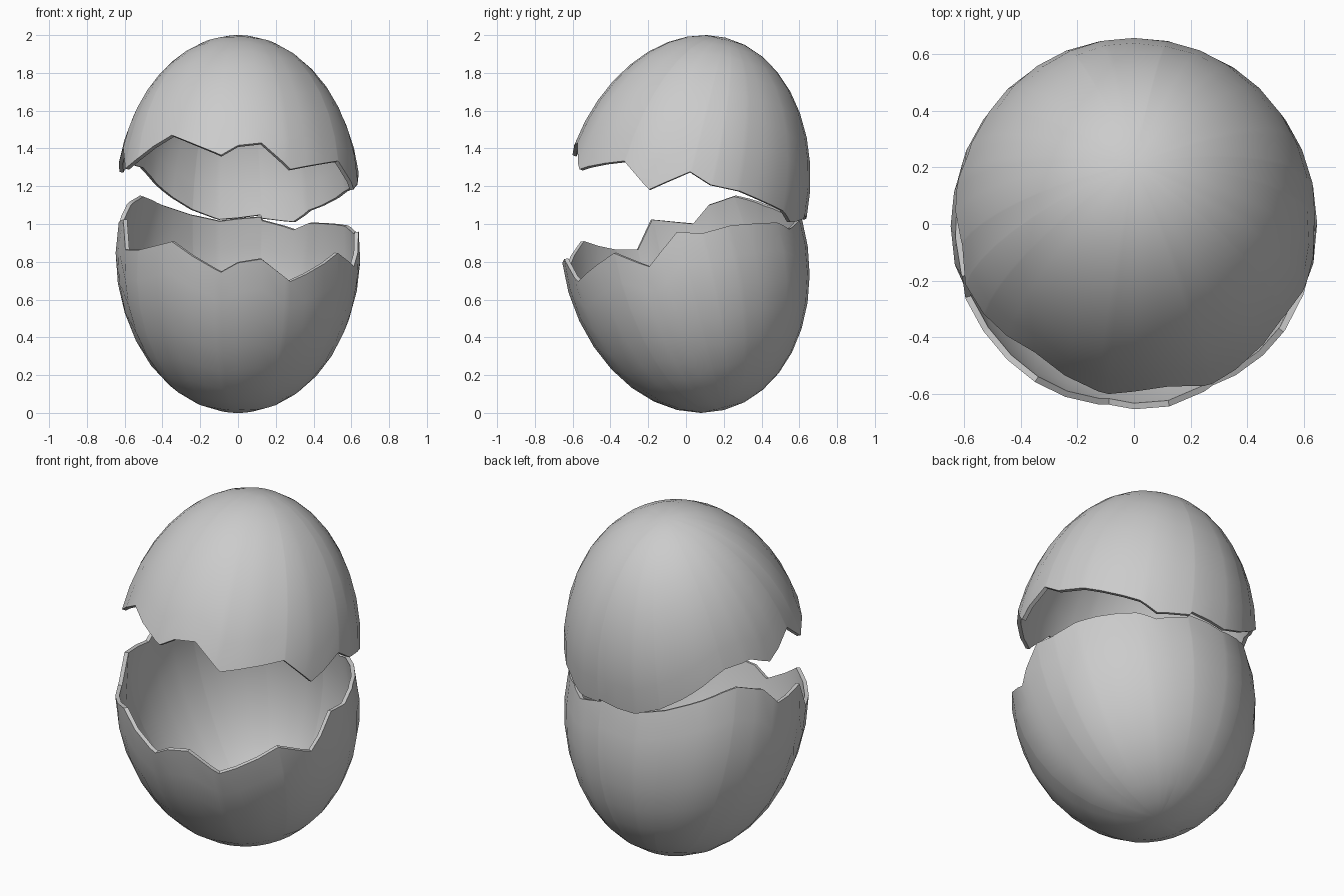
import bpy, bmesh, math
from mathutils import Matrix, Vector

if "Cube" in bpy.data.objects:
    bpy.data.objects.remove(bpy.data.objects["Cube"])

SIDES = 32
STEP = 360 / SIDES

# jagged crack line: (degrees from front towards +x, height on the egg axis)
CRACK = [(-171, 0.0), (-157, .045), (-140, .125), (-130, .18), (-123, .212), (-108, .2),
         (-97.5, .123), (-78, .198), (-68, .06), (-55.5, .089), (-34, .174),
         (-8, .036), (0, .088), (11.25, .105), (25.5, -.028), (55.5, .072),
         (72, -.043), (89, .101), (100, .06), (115, .065), (143, .02),
         (152, -.03), (168.2, .005), (169, .024), (189, 0.0)]


def crack_height(a):
    for (a0, z0), (a1, z1) in zip(CRACK, CRACK[1:]):
        if a0 <= a <= a1:
            return z0 + (z1 - z0) * (a - a0) / (a1 - a0)
    return 0.0


def egg_point(a, v):
    # egg profile, kept on the flat sides of the polygon
    s = math.sin(v)
    r = .648 * math.cos(v) * (1 - .03 * max(s, 0))
    dev = (a + 180) % STEP - STEP / 2
    r *= math.cos(math.radians(STEP / 2)) / math.cos(math.radians(dev))
    t = math.radians(a)
    return Vector((r * math.sin(t), -r * math.cos(t), -.02 + .855 * s))


# columns at every polygon corner plus every crack corner
angles = {a for a, _ in CRACK[:-1]}
for i in range(SIDES):
    g = -180 + i * STEP
    g = g + 360 if g < -171 else g
    if all(abs(g - a) > .3 for a, _ in CRACK):
        angles.add(g)
angles = sorted(angles)


def half_shell(name, side, tilt, centre):
    bm = bmesh.new()
    rows = 9
    pole = side * math.pi / 2
    cols = []
    for a in angles:
        v0 = math.asin((crack_height(a) + .02) / .855)
        cols.append([bm.verts.new(egg_point(a, v0 + (pole - v0) * k / rows))
                     for k in range(rows)])
    tip = bm.verts.new((0, 0, -.02 + .855 * side))
    for c, d in zip(cols, cols[1:] + cols[:1]):
        for k in range(rows - 1):
            bm.faces.new((c[k], d[k], d[k + 1], c[k + 1]))
        bm.faces.new((c[-1], d[-1], tip))
    # outward normals
    bm.normal_update()
    if sum(f.normal.dot(f.calc_center_median()) for f in bm.faces) < 0:
        bmesh.ops.reverse_faces(bm, faces=bm.faces[:])
    # open the half around the hinge at the back
    bm.transform(Matrix.Translation(centre) @ Matrix.Rotation(math.radians(tilt), 4, 'X'))
    zs = [v.co.z for v in bm.verts]
    dz = -min(zs) if side < 0 else 2 - max(zs)
    bm.transform(Matrix.Translation((0, 0, dz)))
    me = bpy.data.meshes.new(name)
    bm.to_mesh(me)
    bm.free()
    ob = bpy.data.objects.new(name, me)
    bpy.context.collection.objects.link(ob)
    bpy.ops.object.select_all(action='DESELECT')
    ob.select_set(True)
    bpy.context.view_layer.objects.active = ob
    # shell thickness
    mod = ob.modifiers.new("thickness", 'SOLIDIFY')
    mod.thickness = .022
    mod.offset = -1
    bpy.ops.object.modifier_apply(modifier=mod.name)
    bpy.ops.object.shade_smooth_by_angle(angle=math.radians(40))
    return ob


half_shell("lower_shell", -1, 14, (0, -.012, .86))
half_shell("upper_shell", 1, -14, (0, .008, 1.165))
